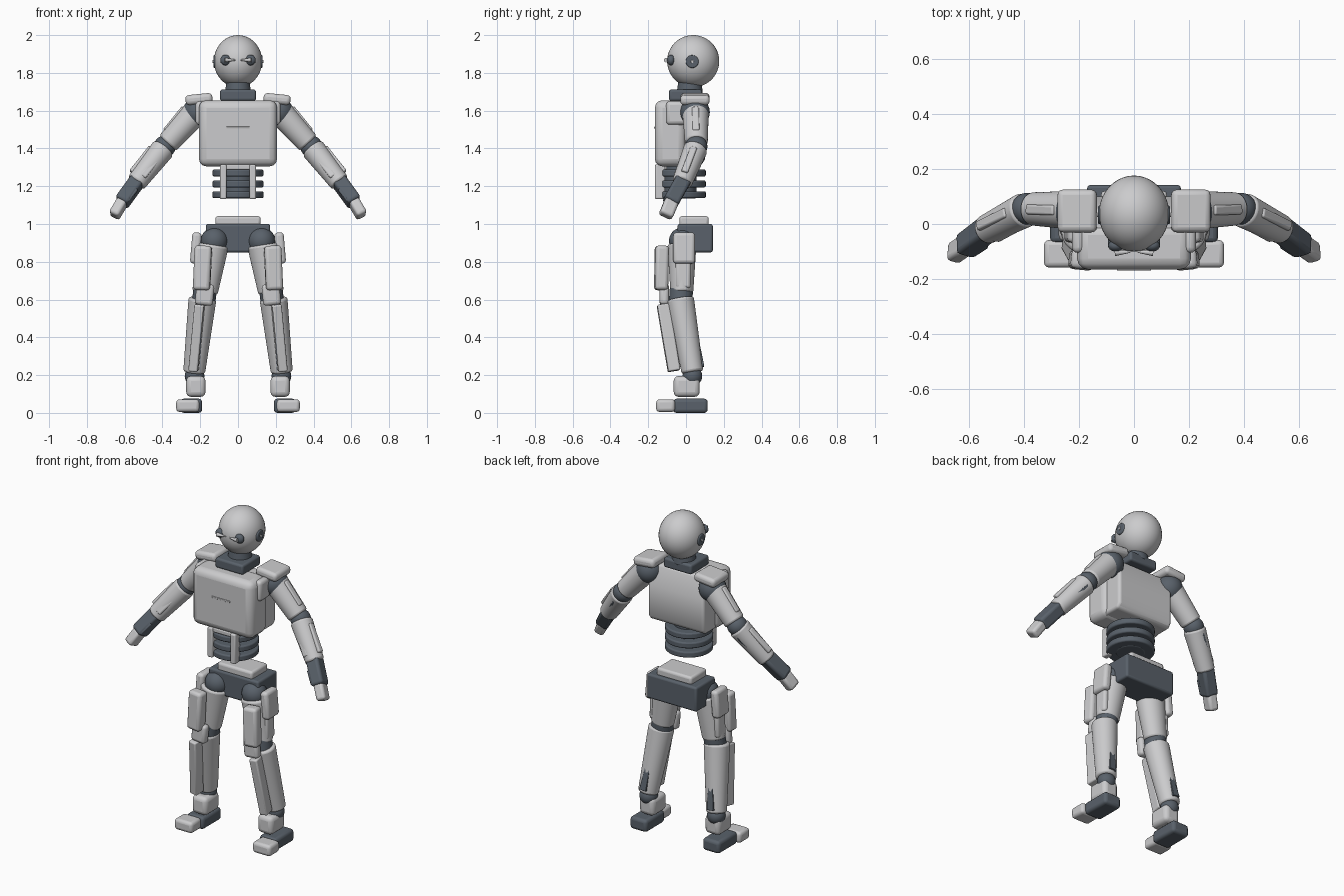
import bpy, bmesh, math
from mathutils import Vector, Matrix

if "Cube" in bpy.data.objects:
    bpy.data.objects.remove(bpy.data.objects["Cube"])


def material(name, rgb):
    m = bpy.data.materials.new(name)
    m.diffuse_color = (*rgb, 1)
    m.use_nodes = True
    m.node_tree.nodes["Principled BSDF"].inputs["Base Color"].default_value = m.diffuse_color
    return m


LIGHT = material("light grey shell", (0.60, 0.60, 0.61))
DARK = material("dark slate joint", (0.10, 0.12, 0.145))


def finish(name, bm, mat, bevel=0.0, segs=3):
    bmesh.ops.recalc_face_normals(bm, faces=bm.faces)
    me = bpy.data.meshes.new(name)
    bm.to_mesh(me)
    bm.free()
    me.materials.append(mat)
    ob = bpy.data.objects.new(name, me)
    bpy.context.collection.objects.link(ob)
    if bevel:
        mod = ob.modifiers.new("rounded edges", 'BEVEL')
        mod.width, mod.segments = bevel, segs
        mod.limit_method, mod.angle_limit = 'ANGLE', math.radians(40)
    bpy.ops.object.select_all(action='DESELECT')
    ob.select_set(True)
    bpy.context.view_layer.objects.active = ob
    bpy.ops.object.shade_smooth_by_angle(angle=math.radians(40))
    return ob


def box(name, lo, hi, mat, bevel=0.015, tilt=0.0):
    """Rounded box between two corners, optionally tilted about y."""
    lo, hi = Vector(lo), Vector(hi)
    bm = bmesh.new()
    size = [abs(c) for c in hi - lo]
    bmesh.ops.create_cube(bm, size=1, matrix=Matrix.Translation((lo + hi) / 2)
                          @ Matrix.Rotation(tilt, 4, 'Y') @ Matrix.Diagonal((*size, 1)))
    return finish(name, bm, mat, bevel)


def ball(name, c, r, mat, scale=(1, 1, 1)):
    bm = bmesh.new()
    bmesh.ops.create_uvsphere(bm, u_segments=40, v_segments=24, radius=r,
                              matrix=Matrix.Translation(c) @ Matrix.Diagonal((*scale, 1)))
    return finish(name, bm, mat)


def limb(name, a, b, r0, r1, mat, bevel=0.01, flat=1.0):
    """Tapered round segment from a to b."""
    a, b = Vector(a), Vector(b)
    d = b - a
    rot = d.to_track_quat('Z', 'Y').to_matrix().to_4x4()
    bm = bmesh.new()
    bmesh.ops.create_cone(bm, cap_ends=True, segments=36, radius1=r0, radius2=r1, depth=d.length,
                          matrix=Matrix.Translation((a + b) / 2) @ rot @ Matrix.Diagonal((1, flat, 1, 1)))
    return finish(name, bm, mat, bevel)


def bar(name, a, b, width, depth, facing, mat, bevel=0.01, taper=1.0):
    """Plate running from a to b whose thickness points towards facing."""
    a, b = Vector(a), Vector(b)
    z = (b - a).normalized()
    y = Vector(facing)
    y = (y - z * y.dot(z)).normalized()
    x = y.cross(z)
    rot = Matrix((x, y, z)).transposed().to_4x4()
    bm = bmesh.new()
    bmesh.ops.create_cube(bm, size=1)
    for v in bm.verts:
        if v.co.z < 0:
            v.co.x *= taper
    bm.transform(Matrix.Translation((a + b) / 2) @ rot
                 @ Matrix.Diagonal((width, depth, (b - a).length, 1)))
    return finish(name, bm, mat, bevel)


# Head and neck
ball("head", (0, 0.038, 1.862), 0.138, LIGHT, (0.925, 1, 1))
limb("neck_post", (0, 0.02, 1.69), (0, 0.02, 1.76), 0.07, 0.06, DARK)
box("neck_collar", (-0.095, -0.09, 1.652), (0.095, 0.085, 1.712), DARK, 0.012)

# Torso
box("chest", (-0.207, -0.165, 1.305), (0.207, 0.0, 1.655), LIGHT, 0.04)
bm = bmesh.new()
profile = [(-0.06, 1.645), (-0.06, 1.31), (0.08, 1.31), (0.1, 1.34), (0.1, 1.53), (0.05, 1.645)]
face = bm.faces.new([bm.verts.new((-0.19, y, z)) for y, z in profile])
ext = bmesh.ops.extrude_face_region(bm, geom=[face])
bmesh.ops.translate(bm, vec=(0.38, 0, 0), verts=[v for v in ext["geom"] if isinstance(v, bmesh.types.BMVert)])
finish("upper_back", bm, LIGHT, 0.015)
box("chest_slot", (-0.062, -0.169, 1.505), (0.062, -0.16, 1.515), LIGHT, 0.002)

# Waist: stacked rings on a core, with a front frame
limb("waist_core", (0, -0.03, 1.135), (0, -0.03, 1.32), 0.085, 0.085, DARK)
for i, z in enumerate((1.155, 1.212, 1.27)):
    limb(f"waist_ring_{i + 1}", (0, -0.03, z - 0.018), (0, -0.03, z + 0.018), 0.135, 0.135, DARK, 0.008)
for s in (1, -1):
    box(f"waist_strut_{s}", (s * 0.06, -0.165, 1.132), (s * 0.095, -0.11, 1.315), LIGHT, 0.008)
box("waist_top_rail", (-0.09, -0.155, 1.288), (0.09, -0.10, 1.315), LIGHT, 0.006)

# Pelvis
box("pelvis", (-0.17, -0.045, 0.85), (0.17, 0.142, 1.0), DARK, 0.012)
box("pelvis_plate", (-0.12, -0.035, 0.99), (0.12, 0.12, 1.042), LIGHT, 0.014)

for s, side in ((1, "left"), (-1, "right")):
    def P(x, y, z):
        return Vector((s * x, y, z))

    def part(n):
        return f"{side}_{n}"

    # Eyes and ears
    ball(part("eye"), P(0.066, -0.079, 1.868), 0.028, DARK, (1, 0.75, 1))
    limb(part("eye_spike"), P(0.07, -0.105, 1.868), P(0.012, -0.101, 1.868), 0.012, 0.003, LIGHT, 0)
    limb(part("ear"), P(0.105, 0.033, 1.86), P(0.131, 0.033, 1.86), 0.036, 0.033, DARK, 0.005)
    limb(part("ear_stud"), P(0.125, 0.033, 1.86), P(0.135, 0.033, 1.86), 0.010, 0.007, LIGHT, 0)

    # Shoulder
    ball(part("shoulder_joint"), P(0.215, 0.048, 1.592), 0.078, DARK)
    box(part("shoulder_pad"), P(0.135, -0.03, 1.635), P(0.278, 0.125, 1.688), LIGHT, 0.02, s * 0.1)
    box(part("chest_side_panel"), P(0.18, -0.105, 1.525), P(0.225, 0.0, 1.65), LIGHT, 0.02)

    # Arm
    elbow, wrist = P(0.388, 0.055, 1.41), P(0.54, -0.022, 1.217)
    limb(part("upper_arm"), P(0.225, 0.05, 1.59), P(0.372, 0.055, 1.428), 0.07, 0.06, LIGHT, 0.012)
    ball(part("elbow"), elbow, 0.058, DARK)
    limb(part("forearm"), P(0.395, 0.052, 1.40), wrist, 0.064, 0.053, LIGHT, 0.012)
    bar(part("upper_arm_strip"), P(0.285, 0.05, 1.615), P(0.385, 0.053, 1.492), 0.036, 0.03,
        P(0.7, 0, 0.6), LIGHT, 0.008)
    bar(part("forearm_strip"), P(0.408, 0.0, 1.372), P(0.505, -0.052, 1.25), 0.036, 0.03,
        P(0.1, -1, 0), LIGHT, 0.008)
    bar(part("forearm_outer_strip"), P(0.462, 0.042, 1.405), P(0.565, -0.008, 1.275), 0.036, 0.025,
        P(0.75, 0.1, 0.6), LIGHT, 0.008)
    bar(part("forearm_inset"), P(0.42, 0.098, 1.36), P(0.525, 0.027, 1.222), 0.035, 0.012,
        P(-0.1, 1, -0.2), DARK, 0.003, 0.3)
    # Hand
    bar(part("hand"), wrist - P(0.012, -0.008, -0.018), P(0.617, -0.083, 1.113), 0.078, 0.085,
        P(0.3, -1, 0), DARK, 0.016)
    bar(part("palm_plate"), P(0.545, -0.075, 1.19), P(0.595, -0.108, 1.125), 0.04, 0.02,
        P(0.3, -1, 0), DARK, 0.006)
    bar(part("fingers"), P(0.61, -0.075, 1.122), P(0.657, -0.108, 1.042), 0.058, 0.075,
        P(0.3, -1, 0), LIGHT, 0.016)

    # Hip and thigh
    ball(part("hip_joint"), P(0.125, -0.018, 0.91), 0.072, DARK)
    limb(part("thigh"), P(0.135, -0.022, 0.89), P(0.175, -0.022, 0.635), 0.077, 0.06, LIGHT, 0.012, 1.12)
    bar(part("hip_plate"), P(0.216, -0.01, 0.955), P(0.23, -0.01, 0.79), 0.115, 0.05,
        P(1, 0, 0.1), LIGHT, 0.018)
    bar(part("thigh_plate"), P(0.183, -0.128, 0.885), P(0.193, -0.132, 0.65), 0.09, 0.07,
        P(0.1, -1, 0), LIGHT, 0.018)
    bar(part("outer_thigh_plate"), P(0.212, -0.015, 0.83), P(0.218, -0.015, 0.66), 0.08, 0.04,
        P(1, 0, 0.1), LIGHT, 0.015)

    # Knee and shin
    limb(part("knee_joint"), P(0.173, -0.025, 0.66), P(0.182, -0.028, 0.585), 0.062, 0.062, DARK)
    bar(part("knee_cap"), P(0.171, -0.115, 0.683), P(0.182, -0.115, 0.57), 0.095, 0.05,
        P(0, -1, 0), LIGHT, 0.018)
    limb(part("shin"), P(0.188, -0.032, 0.605), P(0.232, 0.035, 0.215), 0.074, 0.058, LIGHT, 0.012)
    bar(part("shin_plate"), P(0.203, -0.122, 0.575), P(0.236, -0.063, 0.222), 0.05, 0.065,
        P(0.1, -1, 0), LIGHT, 0.008)
    bar(part("calf_inset"), P(0.196, 0.03, 0.54), P(0.23, 0.09, 0.245), 0.045, 0.014,
        P(0, 1, 0.1), DARK, 0.003, 0.35)

    # Ankle and foot
    ball(part("ankle"), P(0.23, 0.034, 0.195), 0.052, DARK)
    box(part("ankle_guard"), P(0.172, -0.065, 0.085), P(0.274, 0.072, 0.195), LIGHT, 0.025)
    box(part("heel"), P(0.19, -0.068, 0.0), P(0.305, 0.115, 0.075), DARK, 0.018)
    box(part("toe"), P(0.205, -0.158, 0.005), P(0.327, -0.058, 0.072), LIGHT, 0.018)
